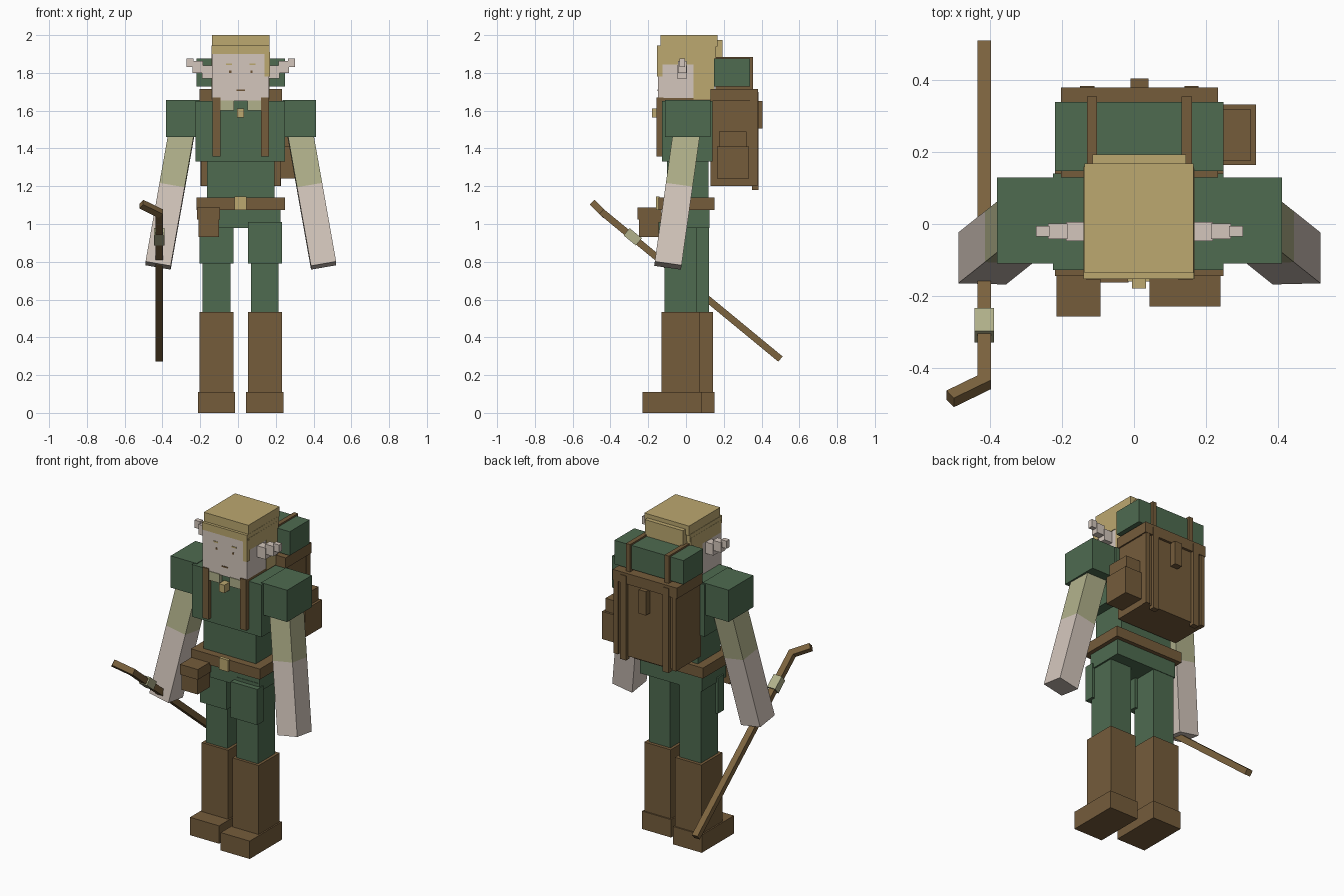
import bpy
import bmesh
from mathutils import Vector, Matrix

if "Cube" in bpy.data.objects:
    bpy.data.objects.remove(bpy.data.objects["Cube"])

CX = 0.015  # body centre line


def srgb(r, g, b):
    return [(((v / 255) + 0.055) / 1.055) ** 2.4 for v in (r, g, b)] + [1.0]


def material(name, *rgb):
    m = bpy.data.materials.new(name)
    m.diffuse_color = srgb(*rgb)
    m.use_nodes = True
    m.node_tree.nodes["Principled BSDF"].inputs["Base Color"].default_value = m.diffuse_color
    return m


GREEN = material("cloth_green", 78, 107, 80)
BROWN = material("leather_brown", 117, 92, 59)
WOOD = material("wood_brown", 124, 99, 62)
SKIN = material("pale_skin", 211, 198, 188)
HAIR = material("straw_yellow", 188, 168, 112)
SLEEVE = material("pale_olive", 177, 177, 139)
DARK = material("face_mark_brown", 110, 85, 55)


def mesh_object(name, mat, matrix):
    bm = bmesh.new()
    bmesh.ops.create_cube(bm, size=1, matrix=matrix)
    me = bpy.data.meshes.new(name)
    bm.to_mesh(me)
    bm.free()
    me.materials.append(mat)
    ob = bpy.data.objects.new(name, me)
    bpy.context.collection.objects.link(ob)
    return ob


def box(name, mat, x, y, z):
    """Box from (min, max) ranges."""
    lo, hi = Vector((x[0], y[0], z[0])), Vector((x[1], y[1], z[1]))
    size = hi - lo
    return mesh_object(name, mat, Matrix.Translation((lo + hi) / 2)
                       @ Matrix.Diagonal((*size, 1)))


def pair(name, mat, x, y, z):
    """Two boxes mirrored about the body centre; x is the distance from it."""
    box(name + "_left", mat, (CX + x[0], CX + x[1]), y, z)
    box(name + "_right", mat, (CX - x[1], CX - x[0]), y, z)


def beam(name, mat, p, q, w, d):
    """Square bar between two points, one side kept close to the x axis."""
    p, q = Vector(p), Vector(q)
    axis = (q - p).normalized()
    side = Vector((1, 0, 0))
    side = (side - axis * side.dot(axis)).normalized()
    rot = Matrix((side, axis.cross(side), axis)).transposed().to_4x4()
    return mesh_object(name, mat, Matrix.Translation((p + q) / 2) @ rot
                       @ Matrix.Diagonal((w, d, (q - p).length, 1)))


# Legs, left one a step ahead of the right
for side, cx, dy in (("left", 0.142, 0.0), ("right", -0.114, 0.067)):
    def leg_part(part, mat, half, y, z):
        box(f"{part}_{side}", mat, (cx - half, cx + half),
            (y[0] + dy, y[1] + dy), z)
    leg_part("foot", BROWN, 0.099, (-0.23, 0.083), (0, 0.11))
    leg_part("boot_shaft", BROWN, 0.09, (-0.13, 0.075), (0.11, 0.535))
    leg_part("leg", GREEN, 0.073, (-0.113, 0.055), (0.53, 1.03))
    leg_part("thigh_pad", GREEN, 0.09, (-0.145, -0.085), (0.79, 1.01))

# Torso
box("hips", GREEN, (-0.195, 0.225), (-0.11, 0.125), (0.98, 1.09))
box("waist", GREEN, (-0.165, 0.192), (-0.1, 0.12), (1.05, 1.36))
box("chest", GREEN, (-0.225, 0.25), (-0.128, 0.14), (1.33, 1.652))
box("neck", SKIN, (-0.06, 0.09), (-0.06, 0.07), (1.62, 1.68))
pair("shoulder", GREEN, (0.22, 0.397), (-0.11, 0.13), (1.46, 1.656))

# Belt, buckle and pouch
box("belt", BROWN, (-0.22, 0.25), (-0.145, 0.15), (1.075, 1.14))
box("buckle", HAIR, (-0.018, 0.045), (-0.16, -0.14), (1.073, 1.145))
box("pouch", BROWN, (-0.21, -0.1), (-0.25, -0.13), (0.93, 1.05))
box("pouch_flap", BROWN, (-0.216, -0.094), (-0.257, -0.13), (1.025, 1.088))

# Collar, pendant and chest straps
pair("collar", SLEEVE, (0.035, 0.11), (-0.152, -0.12), (1.6, 1.655))
box("pendant", HAIR, (-0.005, 0.033), (-0.18, -0.125), (1.563, 1.612))
pair("chest_strap", BROWN, (0.108, 0.149), (-0.155, -0.12), (1.357, 1.67))
pair("shoulder_strap", BROWN, (0.108, 0.149), (-0.15, 0.15), (1.645, 1.668))

# Arms: sleeve above, bare forearm below
for side, s in (("left", 1), ("right", -1)):
    top = Vector((CX + s * 0.305, 0.01, 1.53))
    end = Vector((CX + s * 0.438, -0.096, 0.78))
    mid = top.lerp(end, 0.445)
    beam(f"sleeve_{side}", SLEEVE, top, mid, 0.135, 0.143)
    beam(f"forearm_{side}", SKIN, mid, end, 0.135, 0.143)

# Head and ears
box("head", SKIN, (-0.138, 0.164), (-0.148, 0.12), (1.65, 1.93))
pair("ear_base", SKIN, (0.14, 0.205), (-0.047, 0.006), (1.77, 1.84))
pair("ear_middle", SKIN, (0.2, 0.255), (-0.042, 0.002), (1.8, 1.862))
pair("ear_tip", SKIN, (0.25, 0.288), (-0.035, -0.006), (1.83, 1.877))

# Hair: cap, fringe, sides, back and gathered band
box("hair_cap", HAIR, (-0.138, 0.166), (-0.136, 0.168), (1.94, 2.0))
box("hair_fringe", HAIR, (-0.14, 0.167), (-0.153, 0.16), (1.9, 1.945))
box("hair_sides", HAIR, (-0.141, 0.168), (-0.14, 0.155), (1.845, 1.92))
box("hair_back", HAIR, (-0.141, 0.168), (0.04, 0.15), (1.66, 1.9))
box("hair_lock", HAIR, (0.14, 0.169), (-0.153, -0.125), (1.78, 1.91))
box("hair_band", HAIR, (-0.115, 0.145), (0.14, 0.194), (1.84, 1.975))

# Face marks
pair("brow", HAIR, (0.047, 0.078), (-0.151, -0.145), (1.842, 1.85))
pair("eye", DARK, (0.05, 0.062), (-0.151, -0.145), (1.8, 1.812))
box("mouth", DARK, (-0.008, 0.036), (-0.151, -0.145), (1.704, 1.712))

# Backpack with flap, ribs and clasp
box("pack_body", BROWN, (-0.195, 0.225), (0.13, 0.365), (1.2, 1.7))
box("pack_flap", BROWN, (-0.204, 0.234), (0.13, 0.38), (1.65, 1.716))
pair("pack_rib", BROWN, (0.125, 0.165), (0.35, 0.384), (1.18, 1.7))
pair("pack_edge", BROWN, (0.185, 0.213), (0.34, 0.378), (1.2, 1.68))
box("pack_clasp", BROWN, (-0.01, 0.04), (0.36, 0.405), (1.505, 1.652))
box("side_pocket", BROWN, (0.2, 0.325), (0.175, 0.32), (1.33, 1.49))
box("side_pocket_base", BROWN, (0.2, 0.34), (0.165, 0.333), (1.24, 1.41))

# Bedroll and its straps
box("bedroll", GREEN, (-0.22, 0.25), (0.147, 0.34), (1.728, 1.875))
pair("bedroll_strap", BROWN, (0.118, 0.146), (0.155, 0.355), (1.71, 1.885))

# Walking stick held in the right hand, with bent handle and grip wrap
foot, bend = Vector((-0.417, 0.5, 0.285)), Vector((-0.417, -0.447, 1.065))
axis = (bend - foot).normalized()
grip = Vector((-0.417, -0.282, 0.932))
beam("stick_shaft", WOOD, foot, bend, 0.038, 0.036)
beam("stick_handle", WOOD, bend + Vector((0.008, 0.01, -0.01)),
     (-0.512, -0.487, 1.105), 0.036, 0.036)
beam("stick_grip", SLEEVE, grip - axis * 0.042, grip + axis * 0.042, 0.055, 0.05)
